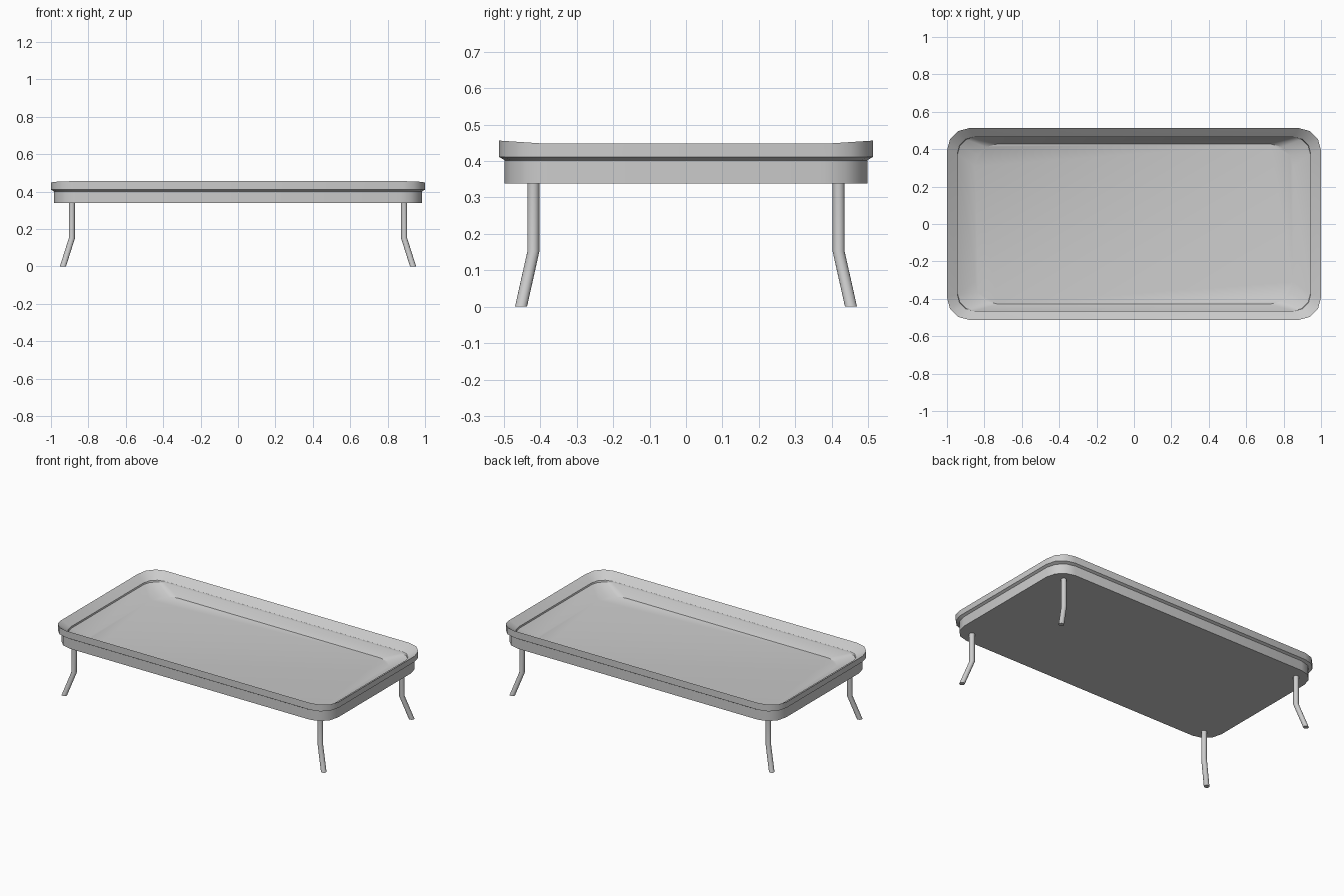
import bpy, bmesh
from math import sin, cos, pi, radians

if "Cube" in bpy.data.objects:
    bpy.data.objects.remove(bpy.data.objects["Cube"])

CORNER_STEPS = 3


def outline(hx, hy, r, z_end, z_long):
    """Rounded rectangle loop; height blends from the short ends to the long sides."""
    pts = []
    for q, (sx, sy) in enumerate([(1, 1), (-1, 1), (-1, -1), (1, -1)]):
        for i in range(CORNER_STEPS + 1):
            a = (q + i / CORNER_STEPS) * pi / 2
            z = z_end + (z_long - z_end) * abs(sin(a))
            pts.append((sx * (hx - r) + r * cos(a), sy * (hy - r) + r * sin(a), z))
    return pts


def loft(name, loops):
    """Skin stacked closed loops and cap both ends."""
    bm = bmesh.new()
    rings = [[bm.verts.new(p) for p in loop] for loop in loops]
    n = len(rings[0])
    for a, b in zip(rings, rings[1:]):
        for i in range(n):
            j = (i + 1) % n
            bm.faces.new((a[i], a[j], b[j], b[i]))
    bm.faces.new(rings[0][::-1])
    bm.faces.new(rings[-1])
    bmesh.ops.recalc_face_normals(bm, faces=bm.faces)
    mesh = bpy.data.meshes.new(name)
    bm.to_mesh(mesh)
    bm.free()
    obj = bpy.data.objects.new(name, mesh)
    bpy.context.collection.objects.link(obj)
    bpy.ops.object.select_all(action='DESELECT')
    obj.select_set(True)
    bpy.context.view_layer.objects.active = obj
    bpy.ops.object.shade_smooth_by_angle(angle=radians(32))
    return obj


# Tray: outer wall, flared rim, sloping inner lip, step, basin floor
profile = [  # half x, half y, corner radius, z at ends, z at long sides
    (0.985, 0.498, 0.12, 0.338, 0.338),
    (0.985, 0.498, 0.12, 0.402, 0.402),
    (1.000, 0.513, 0.12, 0.411, 0.411),
    (1.000, 0.513, 0.12, 0.448, 0.456),
    (0.945, 0.466, 0.09, 0.412, 0.412),
    (0.943, 0.464, 0.09, 0.402, 0.402),
    (0.850, 0.428, 0.12, 0.350, 0.350),
]
loft("tray", [outline(*row) for row in profile])

# Bent legs: straight upper post, splayed foot cut level with the ground
SIDES = 16
path = [(0.936, 0.453, 0.0), (0.888, 0.419, 0.152), (0.888, 0.419, 0.342)]
for sx, side in ((-1, "left"), (1, "right")):
    for sy, end in ((-1, "front"), (1, "back")):
        loft(f"{end}_{side}_leg", [
            [(sx * x + 0.0165 * cos(2 * pi * i / SIDES),
              sy * y + 0.0165 * sin(2 * pi * i / SIDES), z) for i in range(SIDES)]
            for x, y, z in path])
